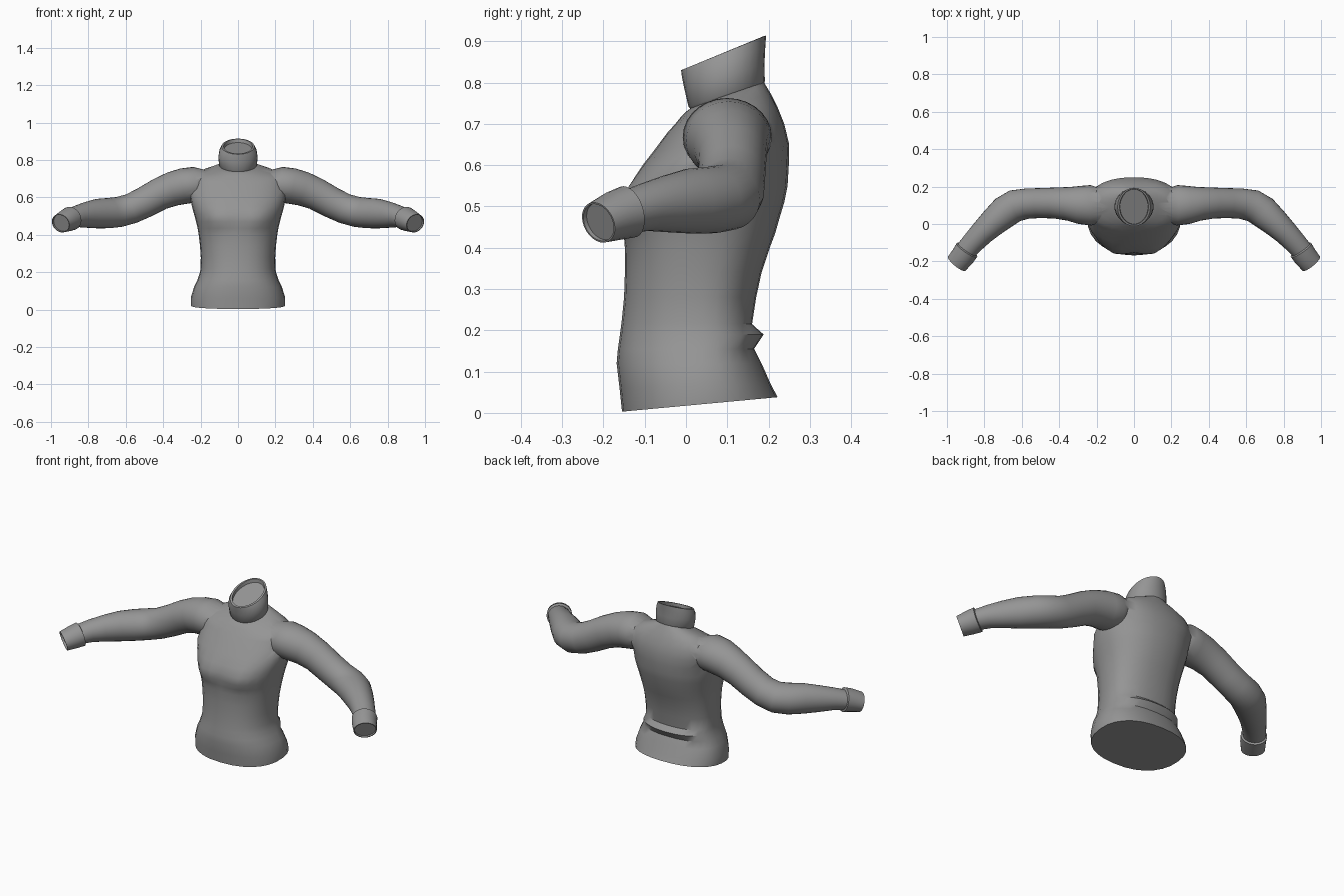
import bpy, bmesh, math
from mathutils import Vector

if "Cube" in bpy.data.objects:
    bpy.data.objects.remove(bpy.data.objects["Cube"])

cloth = bpy.data.materials.new("grey_knit")
cloth.diffuse_color = (0.30, 0.30, 0.30, 1)
cloth.use_nodes = True
cloth.node_tree.nodes["Principled BSDF"].inputs["Base Color"].default_value = cloth.diffuse_color
N = 28


def loft(name, rings, mirror=False):
    """Skin a list of point rings and cap both ends."""
    bm = bmesh.new()
    rows = [[bm.verts.new(p) for p in ring] for ring in rings]
    for a, b in zip(rows, rows[1:]):
        for i in range(N):
            j = (i + 1) % N
            bm.faces.new((a[i], a[j], b[j], b[i]))
    bm.faces.new(rows[0][::-1])
    bm.faces.new(rows[-1])
    if mirror:
        copy = bmesh.ops.duplicate(bm, geom=bm.verts[:] + bm.edges[:] + bm.faces[:])
        for v in copy["geom"]:
            if isinstance(v, bmesh.types.BMVert):
                v.co.x = -v.co.x
    bmesh.ops.recalc_face_normals(bm, faces=bm.faces[:])
    me = bpy.data.meshes.new(name)
    bm.to_mesh(me)
    bm.free()
    me.materials.append(cloth)
    ob = bpy.data.objects.new(name, me)
    bpy.context.collection.objects.link(ob)
    return ob


def spow(v, e):
    return math.copysign(abs(v) ** e, v)


def body_ring(zf, zb, yf, yb, hw, e=1.0, mid=None):
    """Tilted ring: front height, back height, front y, back y, half width."""
    mid = (yf + yb) / 2 if mid is None else mid
    pts = []
    for i in range(N):
        a = 2 * math.pi * i / N
        c, s = spow(math.cos(a), e), spow(math.sin(a), e)
        y = mid + s * ((yb - mid) if s > 0 else (mid - yf))
        z = zf + (zb - zf) * (y - yf) / (yb - yf)
        pts.append(Vector((hw * c, y, z)))
    return pts


def tube_rings(path):
    """Rings along a path of (x, y, z, side radius, upright radius)."""
    c = [Vector(p[:3]) for p in path]
    out = []
    for k, p in enumerate(path):
        t = (c[min(k + 1, len(c) - 1)] - c[max(k - 1, 0)]).normalized()
        side = t.cross(Vector((0, 0, 1))).normalized()
        up = side.cross(t)
        out.append([c[k] + side * p[3] * math.cos(2 * math.pi * i / N)
                    + up * p[4] * math.sin(2 * math.pi * i / N) for i in range(N)])
    return out


# Torso: hem, waist fold across the back, chest, sloping shoulders
profile = [
    (0.003, 0.038, -0.155, 0.222, 0.252), (0.06, 0.07, -0.161, 0.205, 0.252),
    (0.12, 0.12, -0.168, 0.183, 0.235), (0.155, 0.155, -0.165, 0.165, 0.218),
    (0.19, 0.19, -0.160, 0.188, 0.206), (0.22, 0.215, -0.156, 0.16, 0.200),
    (0.28, 0.28, -0.150, 0.17, 0.199), (0.34, 0.34, -0.148, 0.183, 0.203),
    (0.40, 0.40, -0.148, 0.203, 0.210), (0.435, 0.435, -0.150, 0.216, 0.216),
    (0.47, 0.47, -0.153, 0.226, 0.224), (0.51, 0.51, -0.150, 0.238, 0.235),
    (0.55, 0.55, -0.137, 0.246, 0.246), (0.60, 0.60, -0.105, 0.249, 0.255),
    (0.64, 0.65, -0.074, 0.250, 0.258), (0.68, 0.70, -0.044, 0.238, 0.255),
    (0.70, 0.74, -0.026, 0.222, 0.238), (0.715, 0.772, -0.014, 0.206, 0.190),
    (0.728, 0.792, -0.002, 0.194, 0.130), (0.737, 0.803, 0.010, 0.188, 0.098),
]
rings = []
for k, (zf, zb, yf, yb, hw) in enumerate(profile):
    e = 0.88 if k < 17 else 1.0
    ring = body_ring(zf, zb, yf, yb, hw, e, 0.04 if k < 14 else 0.09)
    for p in ring:  # soft bust bulges on the front
        if p.y < 0.0:
            d = ((abs(p.x) - 0.11) / 0.075) ** 2 + ((p.z - 0.49) / 0.05) ** 2
            p.y -= 0.026 * math.exp(-d)
    rings.append(ring)
body = loft("torso", rings)

# Sleeves, bent at the elbow and mirrored
sleeve = [
    (0.17, 0.105, 0.672, 0.085, 0.075), (0.23, 0.10, 0.668, 0.108, 0.095),
    (0.29, 0.102, 0.660, 0.102, 0.096), (0.35, 0.108, 0.645, 0.090, 0.092),
    (0.42, 0.112, 0.617, 0.083, 0.086), (0.50, 0.112, 0.573, 0.080, 0.083),
    (0.57, 0.109, 0.540, 0.081, 0.081), (0.635, 0.098, 0.522, 0.086, 0.081),
    (0.69, 0.065, 0.516, 0.086, 0.081), (0.75, 0.012, 0.513, 0.076, 0.079),
    (0.81, -0.045, 0.506, 0.066, 0.069), (0.86, -0.098, 0.498, 0.060, 0.058),
    (0.905, -0.15, 0.484, 0.056, 0.050),
]
sleeves = loft("sleeves", tube_rings(sleeve), mirror=True)

# Merge the sleeves into the torso
mod = body.modifiers.new("join_sleeves", "BOOLEAN")
mod.operation, mod.solver, mod.object = "UNION", "EXACT", sleeves
bpy.context.view_layer.objects.active = body
bpy.ops.object.modifier_apply(modifier=mod.name)
bpy.data.objects.remove(sleeves)
body.name = "sweater_body"

# Flared cuffs with a recessed opening
cuff = [
    (0.890, -0.135, 0.488, 0.050, 0.048), (0.893, -0.139, 0.487, 0.066, 0.064),
    (0.915, -0.172, 0.477, 0.064, 0.060), (0.948, -0.212, 0.461, 0.060, 0.051),
]
cuff_rings = tube_rings(cuff)
tip = sum(cuff_rings[-1], Vector()) / N
cuff_rings.append([tip + (p - tip) * 0.92 for p in cuff_rings[-1]])
cuff_rings.append([p + Vector((-0.006, 0.008, 0.003)) for p in cuff_rings[-1]])
cuffs = loft("cuffs", cuff_rings, mirror=True)

# Rolled collar, higher at the back
collar = loft("collar", [
    body_ring(0.735, 0.795, 0.012, 0.188, 0.094),
    body_ring(0.742, 0.803, 0.006, 0.191, 0.101),
    body_ring(0.785, 0.845, -0.004, 0.190, 0.105),
    body_ring(0.815, 0.885, -0.010, 0.192, 0.100),
    body_ring(0.830, 0.914, -0.012, 0.194, 0.088),
    body_ring(0.834, 0.912, -0.002, 0.187, 0.077),
    body_ring(0.815, 0.893, 0.000, 0.186, 0.075),
])

for ob in (body, cuffs, collar):
    bpy.ops.object.select_all(action="DESELECT")
    ob.select_set(True)
    bpy.context.view_layer.objects.active = ob
    bpy.ops.object.shade_smooth_by_angle(angle=math.radians(50))
